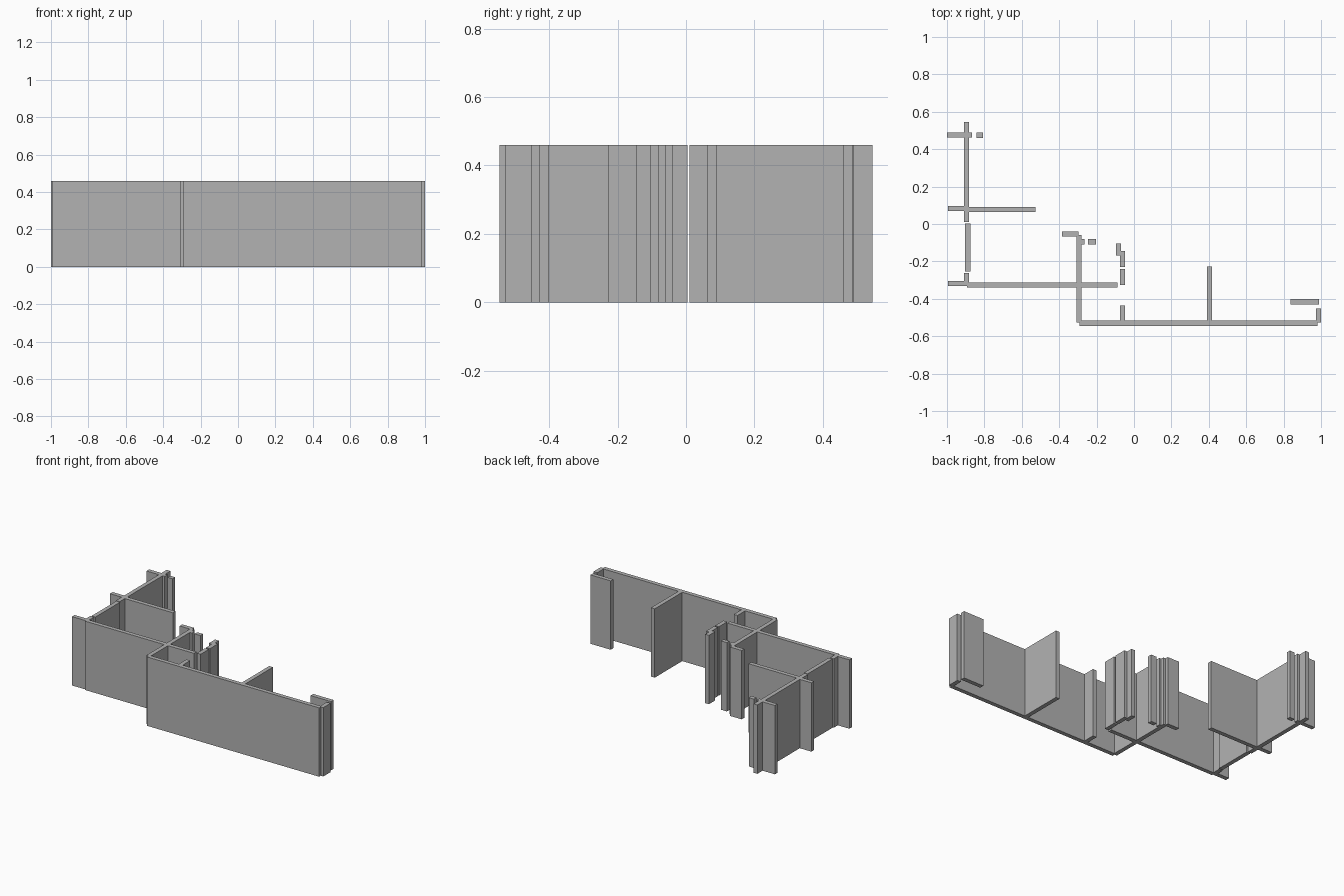
import bpy

default_cube = bpy.data.objects.get("Cube")
if default_cube:
    bpy.data.objects.remove(default_cube, do_unlink=True)

HEIGHT = 0.46
THICKNESS = 0.028

# One plain grey for every wall
grey = bpy.data.materials.new("plain_grey")
grey.use_nodes = True
colour = (0.45, 0.45, 0.45, 1)
grey.diffuse_color = colour
grey.node_tree.nodes["Principled BSDF"].inputs["Base Color"].default_value = colour


def wall_block(name, x_range, y_range):
    """Full-height box wall standing on the ground."""
    (x0, x1), (y0, y1) = sorted(x_range), sorted(y_range)
    bpy.ops.mesh.primitive_cube_add(size=1)
    wall = bpy.context.object
    wall.name = name
    wall.data.name = name
    centre = ((x0 + x1) / 2, (y0 + y1) / 2, HEIGHT / 2)
    size = (x1 - x0, y1 - y0, HEIGHT)
    for vertex in wall.data.vertices:
        vertex.co = [c + s * v for c, s, v in zip(centre, size, vertex.co)]
    wall.data.materials.append(grey)


def cross_wall(name, start, end, y):
    """Wall running left to right, centred on y."""
    wall_block(name, (start, end), (y - THICKNESS / 2, y + THICKNESS / 2))


def side_wall(name, start, end, x):
    """Wall running front to back, centred on x."""
    wall_block(name, (x - THICKNESS / 2, x + THICKNESS / 2), (start, end))


# Walls running left to right
cross_wall("rear_end_wall", -1, -0.865, 0.476)
cross_wall("rear_door_jamb", -0.843, -0.806, 0.474)
cross_wall("rear_room_outer_stub", -0.995, -0.895, 0.083)
cross_wall("rear_room_partition", -0.895, -0.526, 0.077)
cross_wall("middle_room_outer_stub", -0.995, -0.885, -0.318)
cross_wall("middle_room_front_wall", -0.893, -0.087, -0.326)
cross_wall("hall_corner_wall", -0.384, -0.297, -0.054)
cross_wall("hall_door_stub", -0.295, -0.265, -0.095)
cross_wall("hall_door_jamb", -0.245, -0.202, -0.095)
cross_wall("front_wall", -0.291, 0.981, -0.531)
cross_wall("end_room_wall", 0.838, 0.988, -0.416)

# Walls running front to back
side_wall("rear_side_wall", 0.01, 0.545, -0.895)
side_wall("middle_side_wall", -0.255, 0.004, -0.889)
side_wall("middle_side_stub", -0.332, -0.262, -0.895)
side_wall("hall_long_wall", -0.527, -0.06, -0.294)
side_wall("passage_rear_pier", -0.169, -0.104, -0.083)
side_wall("passage_middle_pier", -0.23, -0.145, -0.061)
side_wall("passage_inner_pier", -0.327, -0.241, -0.061)
side_wall("passage_front_pier", -0.527, -0.437, -0.061)
side_wall("front_room_partition", -0.527, -0.227, 0.404)
side_wall("front_end_pier", -0.527, -0.451, 0.986)
